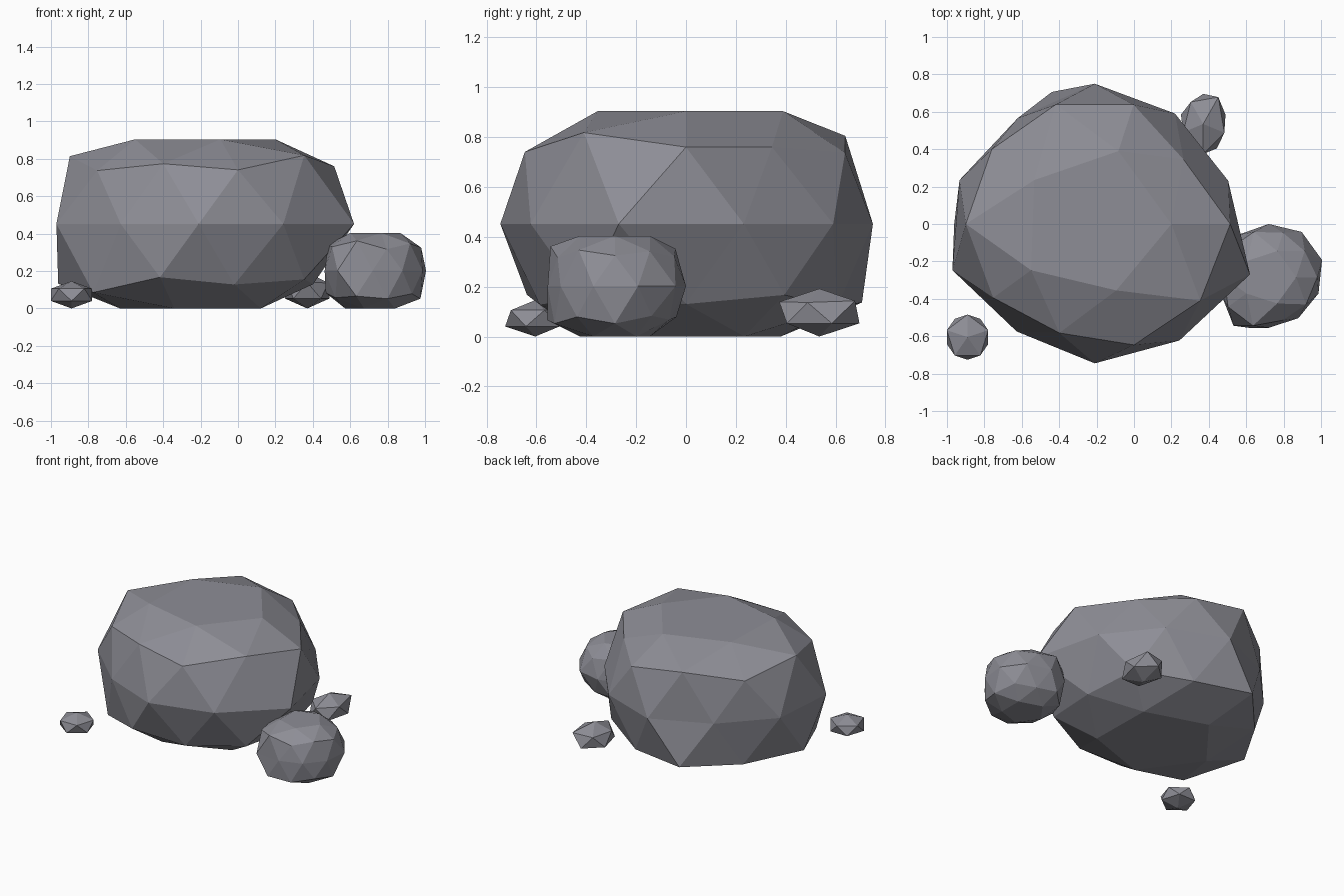
import bpy, bmesh, math
from mathutils import Matrix

old = bpy.data.objects.get("Cube")
if old:
    bpy.data.objects.remove(old)

stone = bpy.data.materials.new("grey_stone")
stone.use_nodes = True
colour = (0.27, 0.27, 0.305, 1)
stone.diffuse_color = colour
stone.node_tree.nodes["Principled BSDF"].inputs["Base Color"].default_value = colour


def add_rock(name, detail, centre, scale, radius_of, flat=None, turn=0):
    """Icosphere with a radius per vertex, optionally flattened above and below."""
    bm = bmesh.new()
    bmesh.ops.create_icosphere(bm, subdivisions=detail, radius=1)
    for v in bm.verts:
        v.co *= radius_of(v.co)
    bm.transform(Matrix.Rotation(math.radians(turn), 4, "Z"))
    for v in bm.verts:
        v.co.x *= scale[0]
        v.co.y *= scale[1]
        v.co.z *= scale[2]
        if flat:
            v.co.z = max(-flat, min(flat, v.co.z))
    bm.transform(Matrix.Translation(centre))
    mesh = bpy.data.meshes.new(name)
    bm.to_mesh(mesh)
    bm.free()
    mesh.materials.append(stone)
    obj = bpy.data.objects.new(name, mesh)
    bpy.context.collection.objects.link(obj)
    return obj


def ring_radius(rings, default):
    """Look up the radius by latitude ring, then by angle around the ring."""
    def radius_of(co):
        for height, start, values in rings:
            if abs(co.z - height) < 0.03:
                angle = math.degrees(math.atan2(co.y, co.x)) - start
                return values[round(angle * len(values) / 360) % len(values)]
        return default
    return radius_of


# Large boulder: rings run from top to bottom, counter-clockwise
boulder_rings = [
    (0.85, 0, (0.78, 0.78, 0.76, 0.80, 0.71)),
    (0.526, 36, (0.69, 0.79, 0.81, 0.72, 0.82)),
    (0.447, 0, (0.81, 0.75, 0.76, 0.75, 0.76)),
    (0, 18, (0.75, 0.73, 0.75, 0.70, 0.76, 0.80, 0.71, 0.745, 0.77, 0.873)),
    (-0.447, 36, (0.75, 0.83, 0.84, 0.75, 0.78)),
    (-0.526, 0, (0.72, 0.75, 0.76, 0.82, 0.725)),
    (-0.85, 36, (0.76, 0.76, 0.80, 0.80, 0.78)),
]
add_rock("large_boulder", 2, (-0.21, 0, 0.452), (1, 1, 0.85),
         ring_radius(boulder_rings, 0.76), flat=0.452)

# Medium boulder
medium_rings = [
    (0.526, 36, (0.28, 0.30, 0.28, 0.32, 0.29)),
    (0.447, 0, (0.29, 0.28, 0.29, 0.30, 0.27)),
    (0, 18, (0.30, 0.30, 0.285, 0.28, 0.27, 0.27, 0.32, 0.27, 0.27, 0.28)),
    (-0.447, 36, (0.28, 0.29, 0.28, 0.32, 0.29)),
    (-0.526, 0, (0.30, 0.27, 0.28, 0.29, 0.30)),
]
add_rock("medium_boulder", 2, (0.72, -0.285, 0.202), (1, 1, 0.95),
         ring_radius(medium_rings, 0.28), flat=0.202)

# Pebbles
add_rock("front_pebble", 1, (-0.89, -0.605, 0.073), (0.13, 0.135, 0.073),
         lambda co: 1, turn=18)
add_rock("back_pebble", 1, (0.37, 0.535, 0.096), (0.14, 0.18, 0.096),
         ring_radius([(0.447, 0, (0.95, 1.1, 0.9, 0.9, 1.0))], 1), turn=-18)
